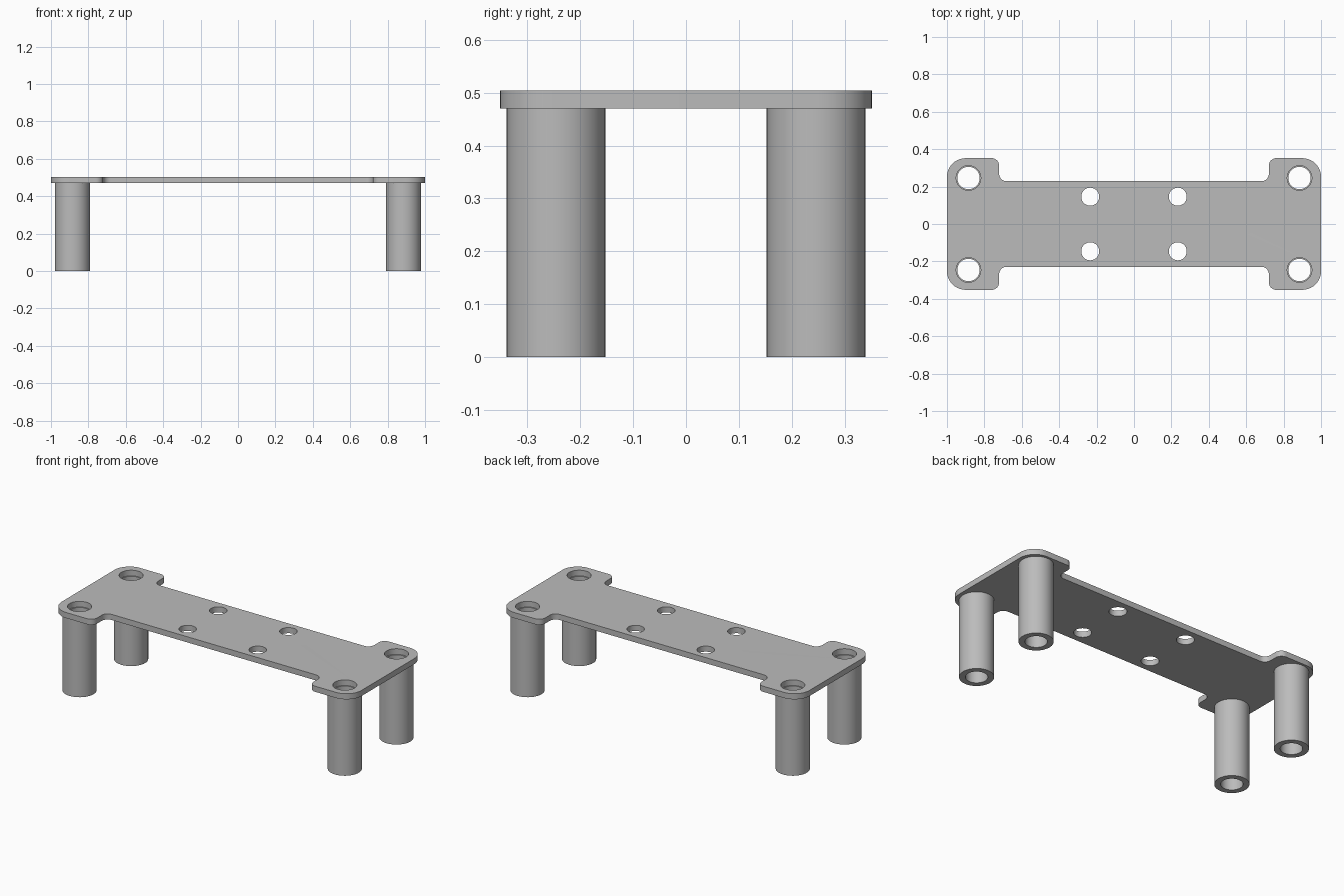
import bpy
import bmesh
from math import cos, sin, pi, radians
from mathutils import Vector

cube = bpy.data.objects.get("Cube")
if cube:
    bpy.data.objects.remove(cube, do_unlink=True)

grey = bpy.data.materials.new("plain grey")
grey.use_nodes = True
colour = (0.5, 0.5, 0.5, 1)
grey.diffuse_color = colour
grey.node_tree.nodes["Principled BSDF"].inputs["Base Color"].default_value = colour


def circle(x, y, r, n=48):
    return [(x + r * cos(2 * pi * i / n), y + r * sin(2 * pi * i / n)) for i in range(n)]


def fillet(prev, corner, nxt, r, n=10):
    """Points of a round that replaces one right-angled corner."""
    c = Vector(corner)
    a = (Vector(prev) - c).normalized() * r
    b = (Vector(nxt) - c).normalized() * r
    return [tuple(c + a + b - b * cos(t) - a * sin(t))
            for t in (pi / 2 * i / n for i in range(n + 1))]


def extrusion(name, loops, z0, z1):
    """Solid from closed outlines; inner outlines become holes."""
    curve = bpy.data.curves.new(name, "CURVE")
    curve.dimensions = "2D"
    curve.fill_mode = "BOTH"
    curve.extrude = (z1 - z0) / 2
    for loop in loops:
        spline = curve.splines.new("POLY")
        spline.points.add(len(loop) - 1)
        for point, (x, y) in zip(spline.points, loop):
            point.co = (x, y, 0, 1)
        spline.use_cyclic_u = True
    obj = bpy.data.objects.new(name, curve)
    bpy.context.collection.objects.link(obj)
    bpy.ops.object.select_all(action="DESELECT")
    obj.select_set(True)
    bpy.context.view_layer.objects.active = obj
    bpy.ops.object.convert(target="MESH")
    obj = bpy.context.object
    obj.name = name
    # Weld the caps to the walls and lift into place
    bm = bmesh.new()
    bm.from_mesh(obj.data)
    bmesh.ops.remove_doubles(bm, verts=bm.verts, dist=0.0001)
    bmesh.ops.recalc_face_normals(bm, faces=bm.faces)
    bmesh.ops.translate(bm, verts=bm.verts, vec=(0, 0, (z0 + z1) / 2))
    bm.to_mesh(obj.data)
    bm.free()
    obj.data.materials.clear()
    obj.data.materials.append(grey)
    bpy.ops.object.shade_smooth_by_angle(angle=radians(30))
    return obj


UNDERSIDE, TOP = 0.47, 0.504
LEG_X, LEG_Y = 0.885, 0.246
SIGNS = [(sx, sy) for sx in (1, -1) for sy in (1, -1)]

# Plate outline: one quarter with rounded corners, mirrored twice
path = [(1, 0), (1, 0.352), (0.721, 0.352), (0.721, 0.229), (0, 0.229)]
quarter = []
for i, radius in enumerate((0.1, 0.04, 0.04), start=1):
    quarter += fillet(path[i - 1], path[i], path[i + 1], radius)
half = quarter + [(-x, y) for x, y in reversed(quarter)]
outline = half + [(x, -y) for x, y in reversed(half)]

# Plate with leg holes and four mounting holes
holes = [circle(sx * LEG_X, sy * LEG_Y, 0.066) for sx, sy in SIGNS]
holes += [circle(sx * 0.234, sy * 0.146, 0.048) for sx, sy in SIGNS]
extrusion("top_plate", [outline] + holes, UNDERSIDE, TOP)

# Hollow legs
for sx, sy in SIGNS:
    name = f"{'back' if sy > 0 else 'front'}_{'left' if sx > 0 else 'right'}_leg"
    x, y = sx * LEG_X, sy * LEG_Y
    extrusion(name, [circle(x, y, 0.0935), circle(x, y, 0.06)], 0, UNDERSIDE)
